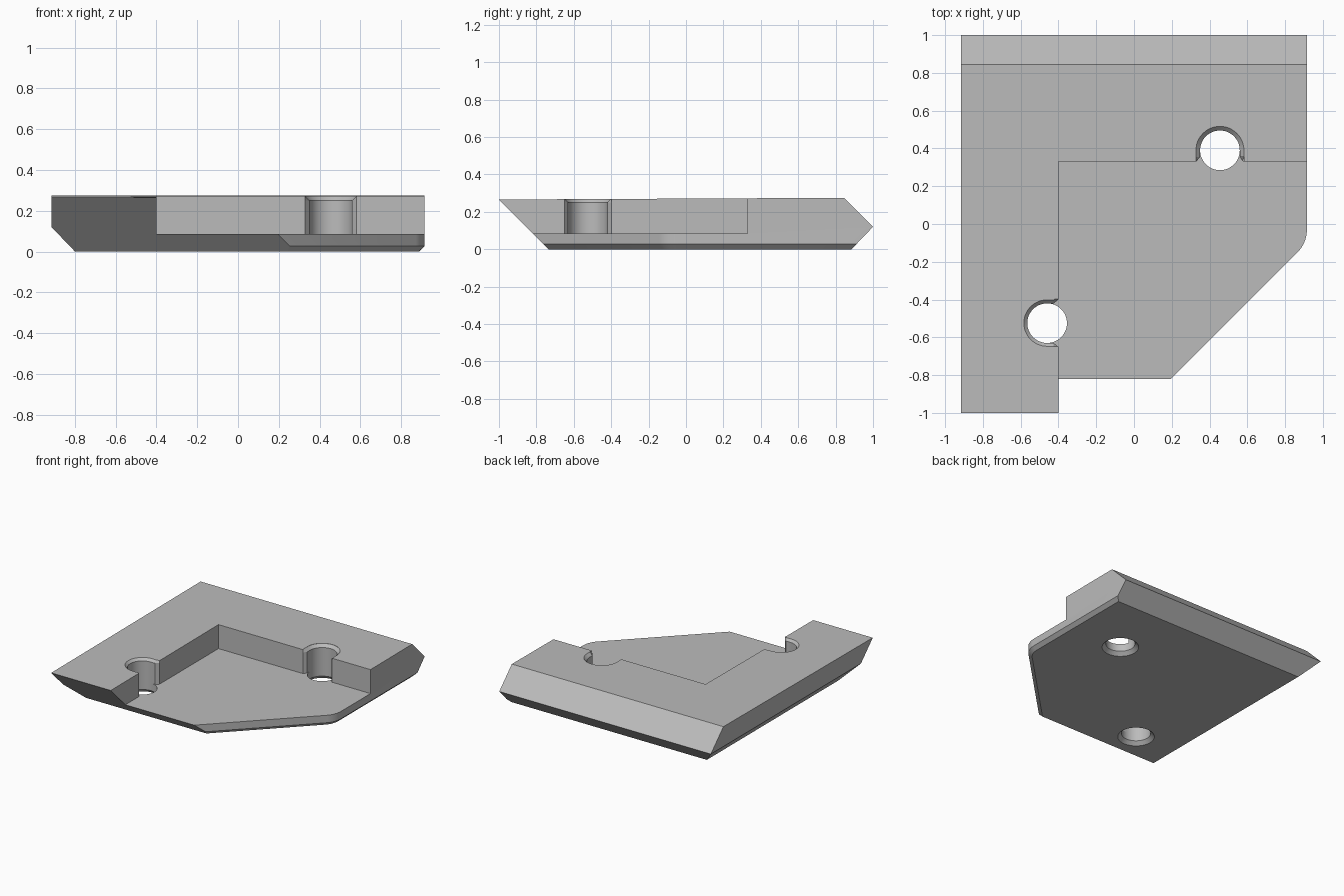
import bpy, bmesh, math
from mathutils import Vector

cube = bpy.data.objects.get("Cube")
if cube:
    bpy.data.objects.remove(cube, do_unlink=True)

grey = bpy.data.materials.new("plain grey")
grey.use_nodes = True
colour = (0.5, 0.5, 0.5, 1)
grey.diffuse_color = colour
grey.node_tree.nodes["Principled BSDF"].inputs["Base Color"].default_value = colour


def loft(name, rings):
    """Closed solid through stacked rings, each (z, outline)."""
    bm = bmesh.new()
    loops = [[bm.verts.new((x, y, z)) for x, y in pts] for z, pts in rings]
    n = len(loops[0])
    for a, b in zip(loops, loops[1:]):
        for i in range(n):
            j = (i + 1) % n
            bm.faces.new((a[i], a[j], b[j], b[i]))
    bm.faces.new(loops[0])
    bm.faces.new(loops[-1])
    bmesh.ops.recalc_face_normals(bm, faces=bm.faces)
    mesh = bpy.data.meshes.new(name)
    bm.to_mesh(mesh)
    bm.free()
    mesh.materials.append(grey)
    obj = bpy.data.objects.new(name, mesh)
    bpy.context.collection.objects.link(obj)
    return obj


def rect(x0, x1, y0, y1):
    return [(x0, y0), (x1, y0), (x1, y1), (x0, y1)]


def trim(obj, cuts):
    """Slice away everything in front of each (point, normal) plane and cap it."""
    bm = bmesh.new()
    bm.from_mesh(obj.data)
    for co, no in cuts:
        cut = bmesh.ops.bisect_plane(bm, geom=bm.verts[:] + bm.edges[:] + bm.faces[:],
                                     dist=1e-5, plane_co=co, plane_no=Vector(no).normalized(),
                                     clear_outer=True)
        edges = [e for e in cut["geom_cut"] if isinstance(e, bmesh.types.BMEdge)]
        bmesh.ops.holes_fill(bm, edges=edges, sides=0)
    bmesh.ops.recalc_face_normals(bm, faces=bm.faces)
    bm.to_mesh(obj.data)
    bm.free()


def subtract(obj, cutter):
    mod = obj.modifiers.new(cutter.name, "BOOLEAN")
    mod.operation = "DIFFERENCE"
    mod.solver = "EXACT"
    mod.object = cutter
    cutter.hide_render = True
    cutter.hide_set(True)


# Slab with bevelled left, back and front edges and a gently tilted top
HALF, TOP, FLOOR = 0.915, 0.275, 0.085
plate = loft("corner_plate", [(z, rect(-HALF, HALF, -1, 1)) for z in (0, 0.4)])
cuts = [((0, 0.845, TOP), (0, -0.005, 1)),
        ((0, 1, 0.12), (0, 1, 1)),
        ((0, 1, 0.12), (0, 1, -0.96)),
        ((0, -1, 0.265), (0, -1, -1)),
        ((-HALF, 0, 0.12), (-1, 0, -0.96))]

# Right side turning through a rounded corner into the diagonal, bevelled below
for i in range(7):
    a = -math.radians(45) * i / 6
    c, s = math.cos(a), math.sin(a)
    p = (0.745 + 0.17 * c, -0.03 + 0.17 * s, 0.027)
    if i:
        cuts.append((p, (c, s, 0)))
    cuts.append((p, (c, s, -1)))
trim(plate, cuts)

# Square pocket
subtract(plate, loft("pocket_cutter", [(z, rect(-0.4, 1.5, -1.5, 0.33)) for z in (FLOOR, 0.6)]))


# Screw holes that open into the pocket walls
def keyhole(r, cx, cy, turn):
    pts = [(r * math.cos(math.pi * i / 24), r * math.sin(math.pi * i / 24)) for i in range(25)]
    pts += [(-r, -0.035), (-0.127, -0.062), (0.127, -0.062), (r, -0.035)]
    c, s = math.cos(turn), math.sin(turn)
    return [(cx + c * x - s * y, cy + s * x + c * y) for x, y in pts]


def circle(r, cx, cy):
    return [(cx + r * math.cos(math.tau * i / 48), cy + r * math.sin(math.tau * i / 48))
            for i in range(48)]


R = 0.105
for side, cx, cy, turn in (("back", 0.455, 0.39, 0), ("left", -0.46, -0.525, math.pi / 2)):
    subtract(plate, loft(side + "_slot_cutter", [
        (z, keyhole(r, cx, cy, turn))
        for z, r in ((FLOOR, R), (0.25, R), (0.272, 0.127), (0.4, 0.127))]))
    subtract(plate, loft(side + "_hole_cutter", [
        (z, circle(r, cx, cy))
        for z, r in ((-0.1, 0.132), (0, 0.132), (0.027, R), (0.2, R))]))

# Apply the cuts, drop the cutters, shade curved walls smoothly
bpy.ops.object.select_all(action="DESELECT")
plate.select_set(True)
bpy.context.view_layer.objects.active = plate
for mod in list(plate.modifiers):
    bpy.ops.object.modifier_apply(modifier=mod.name)
for obj in [o for o in bpy.data.objects if o.name.endswith("_cutter")]:
    bpy.data.objects.remove(obj, do_unlink=True)
bpy.ops.object.shade_smooth_by_angle(angle=math.radians(20))
